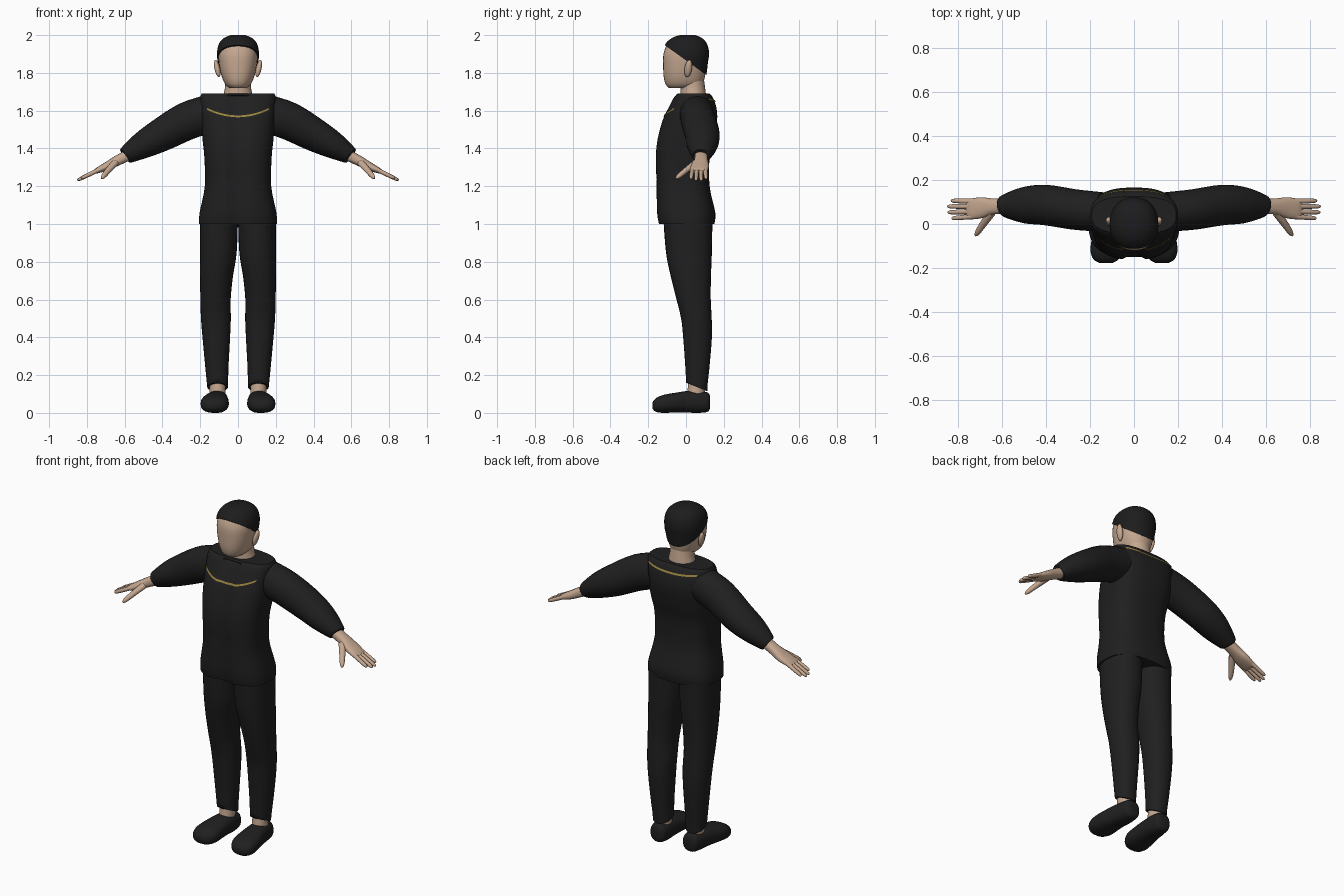
import bpy, bmesh, math
from mathutils import Vector
from mathutils.bvhtree import BVHTree

if "Cube" in bpy.data.objects:
    bpy.data.objects.remove(bpy.data.objects["Cube"], do_unlink=True)

X, Y, Z = Vector((1, 0, 0)), Vector((0, 1, 0)), Vector((0, 0, 1))


def material(name, color):
    m = bpy.data.materials.new(name)
    m.use_nodes = True
    m.diffuse_color = (*color, 1)
    bsdf = m.node_tree.nodes["Principled BSDF"]
    bsdf.inputs["Base Color"].default_value = (*color, 1)
    bsdf.inputs["Roughness"].default_value = 0.8
    return m


SKIN = material("skin", (0.56, 0.39, 0.28))
CLOTH = material("black cloth", (0.014, 0.014, 0.014))
HAIR = material("black hair", (0.012, 0.012, 0.013))
GOLD = material("gold trim", (0.33, 0.23, 0.05))


def finish(name, bm, mat, angle=50):
    mesh = bpy.data.meshes.new(name)
    bm.to_mesh(mesh)
    bm.free()
    ob = bpy.data.objects.new(name, mesh)
    bpy.context.collection.objects.link(ob)
    mesh.materials.append(mat)
    bpy.ops.object.select_all(action="DESELECT")
    ob.select_set(True)
    bpy.context.view_layer.objects.active = ob
    bpy.ops.object.shade_smooth_by_angle(angle=math.radians(angle))
    return ob


def smooth_rows(rows, steps):
    """Catmull-Rom interpolation through the given rows."""
    out = []
    for i in range(len(rows) - 1):
        quad = [rows[max(i - 1, 0)], rows[i], rows[i + 1], rows[min(i + 2, len(rows) - 1)]]
        for k in range(steps):
            t = k / steps
            out.append([b + 0.5 * t * (c - a + t * (2 * a - 5 * b + 4 * c - d + t * (3 * (b - c) + d - a)))
                        for a, b, c, d in zip(*quad)])
    return out + [list(rows[-1])]


def loft(rows, ref=X, axis=None, power=2.0, segs=28, steps=4):
    """Skin of rounded rings; each row is x, y, z, radius along ref, other radius."""
    rows = smooth_rows(rows, steps)
    bm = bmesh.new()
    rings = []
    for i, (x, y, z, a, b) in enumerate(rows):
        before, after = rows[max(i - 1, 0)], rows[min(i + 1, len(rows) - 1)]
        t = axis or (Vector(after[:3]) - Vector(before[:3])).normalized()
        u = (ref - t * ref.dot(t)).normalized()
        v = t.cross(u)
        ring = []
        for k in range(segs):
            ang = math.tau * k / segs
            c, s = math.cos(ang), math.sin(ang)
            c = math.copysign(abs(c) ** (2 / power), c)
            s = math.copysign(abs(s) ** (2 / power), s)
            ring.append(bm.verts.new(Vector((x, y, z)) + u * a * c + v * b * s))
        rings.append(ring)
    for r, q in zip(rings, rings[1:]):
        for k in range(segs):
            n = (k + 1) % segs
            bm.faces.new((r[k], r[n], q[n], q[k]))
    bm.faces.new(rings[0])
    bm.faces.new(rings[-1])
    bmesh.ops.recalc_face_normals(bm, faces=bm.faces)
    return bm


def upright(rows, x=0.0, grow=0.0):
    """Rows given as z, front y, back y, half width."""
    return [(x, (f + b) / 2, z, w + grow, (b - f) / 2 + grow) for z, f, b, w in rows]


# Shirt body, with a recessed strip down the front
shirt = loft(upright([
    (1.0, -.145, .15, .207), (1.06, -.155, .155, .203), (1.2, -.158, .125, .176),
    (1.35, -.162, .125, .178), (1.45, -.152, .148, .188), (1.55, -.125, .165, .195),
    (1.62, -.092, .16, .2), (1.67, -.065, .142, .2), (1.69, -.045, .125, .192)]),
    axis=Z, power=2.7, segs=64)
for v in shirt.verts:
    if v.co.y < 0 and abs(v.co.x) < 0.052 and v.co.z < 1.68:
        v.co.y += 0.012
shirt_tree = BVHTree.FromBMesh(shirt)
finish("shirt_body", shirt, CLOTH, 35)


# Gold piping laid on the chest and upper back
def piping(name, half, low, rise, direction):
    bm = bmesh.new()
    last = None
    for i in range(41):
        x = half * (i / 20 - 1)
        z = low + rise * (x / half) ** 2
        pair = []
        for dz in (-0.005, 0.005):
            hit = shirt_tree.ray_cast(Vector((x, -direction, z + dz)), Y * direction)[0]
            pair.append(bm.verts.new(hit - Y * direction * 0.004))
        if last:
            bm.faces.new((last[0], pair[0], pair[1], last[1])[::direction])
        last = pair
    finish(name, bm, GOLD)


piping("chest_piping", 0.165, 1.57, 0.04, 1)
piping("back_piping", 0.16, 1.65, 0.012, -1)

# Head, neck and hair
head_rows = [
    (1.72, -.09, .05, .045), (1.74, -.108, .085, .068), (1.78, -.118, .1, .086),
    (1.84, -.121, .108, .099), (1.9, -.119, .115, .104), (1.95, -.1, .103, .093),
    (1.98, -.065, .075, .065), (1.994, -.025, .04, .03)]
finish("head", loft(upright(head_rows), axis=Z, power=2.25, segs=36), SKIN)
finish("neck", loft(upright([(1.64, -.04, .11, .085), (1.69, -.03, .105, .075),
                             (1.73, -.03, .1, .068), (1.8, -.03, .09, .065)]), axis=Z), SKIN)
hair = loft([(x, y, z + 0.006, a, b) for x, y, z, a, b in upright(head_rows, grow=0.007)],
            axis=Z, power=2.2, segs=36)
cut = bmesh.ops.bisect_plane(hair, geom=hair.verts[:] + hair.edges[:] + hair.faces[:],
                             plane_co=(0, -.1, 1.938), plane_no=(0, .72, 1), clear_inner=True)
rim = [e for e in cut["geom_cut"] if isinstance(e, bmesh.types.BMEdge)]
bmesh.ops.holes_fill(hair, edges=rim)
finish("hair", hair, HAIR)

for side, s in (("left", 1), ("right", -1)):
    def part(name, rows, mat, **kw):
        rows = [(s * r[0], *r[1:]) for r in rows]
        return finish(f"{side}_{name}", loft(rows, **kw), mat)

    # Ear
    ear = bmesh.new()
    bmesh.ops.create_uvsphere(ear, u_segments=16, v_segments=10, radius=1)
    for v in ear.verts:
        x, y, z = v.co
        v.co = (s * (0.11 + 0.015 * x + 0.009 * z), 0.012 + 0.02 * y + 0.006 * z, 1.823 + 0.046 * z)
    bmesh.ops.recalc_face_normals(ear, faces=ear.faces)
    finish(f"{side}_ear", ear, SKIN)

    # Sleeve
    part("sleeve", [
        (.15, .055, 1.585, .09, .1), (.27, .066, 1.545, .092, .1), (.4, .086, 1.475, .092, .089),
        (.5, .086, 1.42, .083, .073), (.58, .083, 1.372, .056, .051),
        (.598, .081, 1.36, .045, .043)], CLOTH, ref=Y)

    # Hand
    part("palm", [
        (.57, .08, 1.37, .034, .03), (.64, .08, 1.335, .036, .027), (.69, .075, 1.308, .047, .023),
        (.74, .068, 1.285, .047, .016), (.76, .067, 1.276, .04, .01)], SKIN, ref=Y, power=2.4)
    part("thumb", [
        (.65, .05, 1.325, .02, .016), (.69, -.005, 1.28, .016, .015), (.713, -.04, 1.252, .012, .012),
        (.722, -.053, 1.241, .004, .004)], SKIN, ref=X, segs=14)
    for i, (tip_x, tip_y) in enumerate(((.83, .026), (.848, .053), (.85, .08), (.833, .106))):
        base = Vector((.735, .034 + .023 * i, 1.288))
        tip = Vector((tip_x, tip_y, 1.288 - (tip_x - .735) * .49))
        sizes = ((0, .012), (.5, .011), (.9, .009), (1, .003))
        part(f"finger_{i + 1}", [(*base.lerp(tip, t), r, r) for t, r in sizes],
             SKIN, ref=Y, segs=12, steps=3)

    # Trouser leg, its hem dropping toward the heel
    leg = [(x, y, z, a, b) for cx, row in (
        (.1, (1.03, -.12, .14, .1)), (.104, (.85, -.106, .137, .097)),
        (.114, (.72, -.08, .132, .087)), (.119, (.6, -.05, .131, .08)),
        (.117, (.5, -.026, .136, .079)), (.115, (.4, -.015, .137, .073)),
        (.112, (.25, -.004, .125, .062)), (.108, (.14, .002, .113, .055)))
        for x, y, z, a, b in upright([row], cx)]
    ob = part("trouser_leg", leg, CLOTH, axis=Z, power=2.2)
    for v in ob.data.vertices:
        if v.co.z < 0.145:
            v.co.z -= (v.co.y - 0.05) * 0.4

    # Ankle
    part("ankle", upright([(.07, .0, .1, .04), (.12, .008, .1, .042), (.2, .015, .1, .042)], .108),
         SKIN, axis=Z)

    # Shoe, from heel to toe: centre x, y, top height, half width
    shoe = [(.106, .128, .085, .025), (.107, .115, .108, .046), (.109, .06, .116, .056),
            (.114, 0, .115, .062), (.12, -.06, .106, .071), (.124, -.12, .095, .074),
            (.127, -.16, .077, .058), (.128, -.178, .055, .028)]
    low = [.03, .006, 0, .002, .002, 0, .006, .022]
    part("shoe", [(x, y, (h + z) / 2, w, (h - z) / 2) for (x, y, h, w), z in zip(shoe, low)],
         CLOTH, ref=X, axis=Y, power=2.4)
